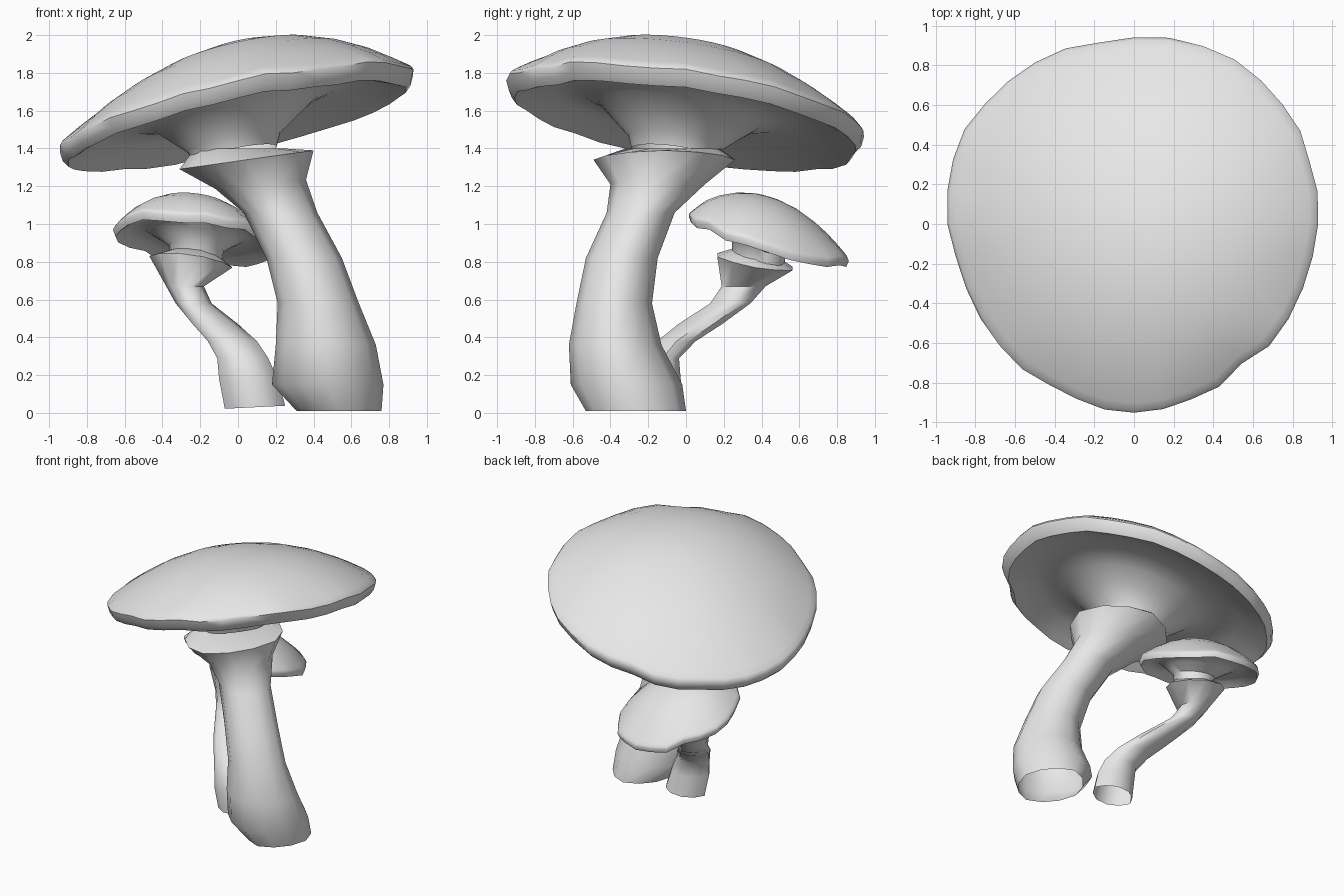
import bpy, bmesh, math, random
from mathutils import Vector

random.seed(4)
cube = bpy.data.objects.get("Cube")
if cube:
    bpy.data.objects.remove(cube)

mat = bpy.data.materials.new("pale grey")
mat.use_nodes = True
grey = (0.8, 0.8, 0.8, 1)
mat.diffuse_color = grey
mat.node_tree.nodes["Principled BSDF"].inputs["Base Color"].default_value = grey


def loft(name, rings, lid):
    """Skin a list of equal rings, closing only the ring with index lid."""
    bm = bmesh.new()
    loops = [[bm.verts.new(p) for p in ring] for ring in rings]
    n = len(loops[0])
    for a, b in zip(loops, loops[1:]):
        for i in range(n):
            j = (i + 1) % n
            bm.faces.new((a[i], a[j], b[j], b[i]))
    bm.faces.new(loops[lid])
    bmesh.ops.recalc_face_normals(bm, faces=bm.faces)
    mesh = bpy.data.meshes.new(name)
    bm.to_mesh(mesh)
    bm.free()
    mesh.materials.append(mat)
    obj = bpy.data.objects.new(name, mesh)
    bpy.context.collection.objects.link(obj)
    bpy.ops.object.select_all(action='DESELECT')
    obj.select_set(True)
    bpy.context.view_layer.objects.active = obj
    bpy.ops.object.shade_smooth_by_angle(angle=math.radians(50))


def stem(name, sections, sides):
    """Each section: x range, y range, height, slope along x and y."""
    rings = []
    for x0, x1, y0, y1, z, sx, sy in sections:
        ring = []
        for i in range(sides):
            a = math.tau * i / sides
            r = (1 - 0.07 * math.sin(2 * a) ** 2) / 2   # slightly squared off diagonals
            dx, dy = math.cos(a) * (x1 - x0) * r, math.sin(a) * (y1 - y0) * r
            ring.append(((x0 + x1) / 2 + dx, (y0 + y1) / 2 + dy, z + sx * dx + sy * dy))
        rings.append(ring)
    loft(name, rings, -1)


def cap(name, centre, rx, ry, egg, slope, height, under, neck, sides, wobble, droop, dents=()):
    """Tilted egg-shaped dome with a rim, hollow underside and a neck."""
    centre = Vector(centre)
    dome = [(f, height * (1 - f ** 2.1)) for f in (.03, .2, .4, .6, .76, .88, .95, .985)]
    ragged = [random.uniform(-wobble, wobble) for _ in range(sides)]
    sag = [random.uniform(-droop, droop) for _ in range(sides)]
    for d in dents:
        ragged[round(d / 360 * sides) % sides] -= 0.02
    rings = []
    for k, (f, h) in enumerate(dome + under):
        # inner underside rings drift towards the neck
        pull = max(0, min(1, (0.75 - f) / 0.45)) if k >= len(dome) else 0
        ring = []
        for i in range(sides):
            a = math.tau * i / sides
            edge = max(0, (f - 0.75) / 0.25)
            r = f * (1 + ragged[i] * edge)
            dx = rx * r * math.cos(a) * (1 + egg * math.sin(a)) + neck[0] * pull
            dy = ry * r * math.sin(a) + neck[1] * pull
            z = h + slope[0] * dx + slope[1] * dy + sag[i] * edge
            ring.append(centre + Vector((dx, dy, z)))
        rings.append(ring)
    loft(name, rings, 0)


# Large mushroom
stem("large_stem", [
    (.31, .76, -.53, 0, .01, 0, 0),
    (.18, .77, -.61, -.02, .15, 0, 0),
    (.20, .73, -.62, -.13, .36, 0, 0),
    (.21, .64, -.58, -.18, .58, 0, 0),
    (.15, .55, -.53, -.15, .82, 0, 0),
    (.03, .42, -.42, -.06, 1.06, 0, 0),
    (-.12, .36, -.40, .10, 1.21, .1, 0),
    (-.31, .40, -.49, .26, 1.34, .14, 0),
    (-.23, .24, -.32, .18, 1.40, 0, 0),
], 12)
cap("large_cap", (0, 0, 1.62), .935, .948, .09, (.215, -.155), .335,
    [(1, -.01), (.985, -.06), (.955, -.095), (.9, -.075), (.75, -.01), (.58, 0),
     (.46, -.03), (.36, -.11), (.26, -.19), (.24, -.26)],
    (-.02, -.06), 36, .012, .012, (25, 96, 244, 307))

# Small mushroom
stem("small_stem", [
    (-.07, .25, -.25, 0, .03, .05, 0),
    (-.10, .21, -.25, -.02, .18, 0, 0),
    (-.11, .16, -.22, -.03, .29, 0, 0),
    (-.16, .10, -.16, .06, .38, 0, 0),
    (-.24, 0, -.05, .20, .47, 0, 0),
    (-.33, -.14, .12, .35, .58, 0, 0),
    (-.38, -.18, .18, .43, .67, 0, 0),
    (-.47, -.03, .15, .58, .80, -.14, -.18),
    (-.36, -.11, .24, .48, .85, -.1, -.15),
], 10)
cap("small_cap", (-.23, .43, .945), .425, .425, 0, (-.11, -.28), .2,
    [(1, -.01), (.97, -.045), (.85, -.01), (.65, .01), (.5, -.03), (.34, -.08), (.32, -.16)],
    (.01, -.05), 22, .03, .016)
